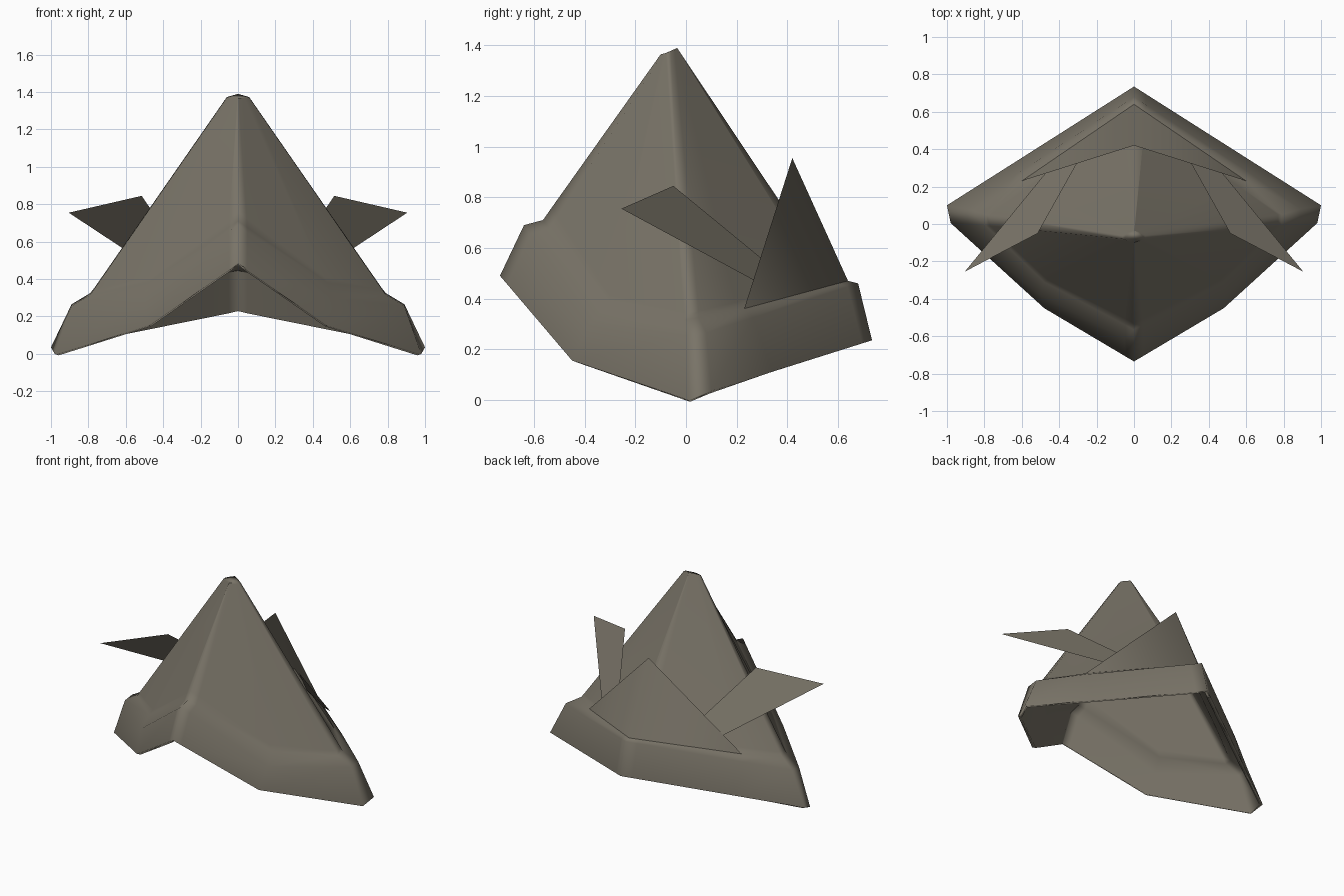
import bpy
from mathutils import Vector

cube = bpy.data.objects.get("Cube")
if cube:
    bpy.data.objects.remove(cube, do_unlink=True)

# One dull brown-grey colour
taupe = bpy.data.materials.new("taupe")
taupe.use_nodes = True
colour = (0.19, 0.172, 0.136, 1)
taupe.diffuse_color = colour
shader = taupe.node_tree.nodes["Principled BSDF"]
shader.inputs["Base Color"].default_value = colour
shader.inputs["Roughness"].default_value = 0.9


def mirrored(points):
    return [(-x, y, z) for x, y, z in points]


def make_object(name, verts, faces):
    mesh = bpy.data.meshes.new(name)
    mesh.from_pydata(verts, [], faces)
    mesh.materials.append(taupe)
    obj = bpy.data.objects.new(name, mesh)
    bpy.context.collection.objects.link(obj)
    return obj


def full_ring(half):
    """Add a narrow strip beside the front and back ridges, then mirror."""
    points = [Vector(p) for p in half]
    near_front = points[0].lerp(points[1], 0.1)
    near_back = points[-1].lerp(points[-2], 0.1)
    side = [points[0], near_front, *points[1:-1], near_back, points[-1]]
    side = [tuple(p) for p in side]
    return side + mirrored(side[-2:0:-1])


# Half outlines of the hood, each running front to back
rim = [(0, -.735, .49), (.48, -.45, .155), (.98, .005, 0),
       (1, .1, .035), (.62, .341, .111), (0, .735, .235)]
brim_edge = [(0, -.64, .69), (.5, -.38, .3), (.89, 0, .255),
             (.89, .08, .265), (.63, .265, .325), (0, .68, .46)]
brim_top = [(0, -.565, .71), (.48, -.31, .38), (.79, -.01, .315),
            (.79, .05, .325), (.6, .23, .36), (0, .64, .47)]
cone_base = [(0, -.53, .76), (.46, -.3, .415), (.77, -.01, .345),
             (.77, .05, .35), (.57, .195, .385), (0, .56, .5)]
cone_tip = [(0, -.1, 1.365), (.035, -.09, 1.367), (.06, -.08, 1.37),
            (.06, -.06, 1.373), (.03, -.045, 1.382), (0, -.035, 1.39)]
rings = [full_ring(h) for h in (rim, brim_edge, brim_top, cone_base, cone_tip)]

count = len(rings[0])
verts = [p for ring in rings for p in ring]
faces = []
for r in range(len(rings) - 1):
    for i in range(count):
        j = (i + 1) % count
        faces.append((r * count + i, r * count + j,
                      (r + 1) * count + j, (r + 1) * count + i))
faces.append(tuple(range(len(verts) - count, len(verts))))
hood = make_object("hood", verts, faces)
hood.data.shade_smooth()

# Thin cloth thickness on the inside, with soft ridges between flat planes
shell = hood.modifiers.new("cloth_thickness", 'SOLIDIFY')
shell.thickness = 0.025
shell.offset = -1
hood.modifiers.new("even_planes", 'WEIGHTED_NORMAL')

# Folded pointed flap rising from the back of the brim
flap = make_object("back_flap",
                   [(0, .42, .955), (.6, .23, .36), (0, .64, .47), (-.6, .23, .36)],
                   [(0, 1, 2), (0, 2, 3)])
flap.data.shade_smooth()

# Flat ears tucked under the flap
ear = [(.905, -.255, .755), (.515, -.05, .845), (.28, .37, .5), (.45, .3, .455)]
make_object("left_ear", ear, [(0, 1, 2, 3)])
make_object("right_ear", mirrored(ear), [(3, 2, 1, 0)])
